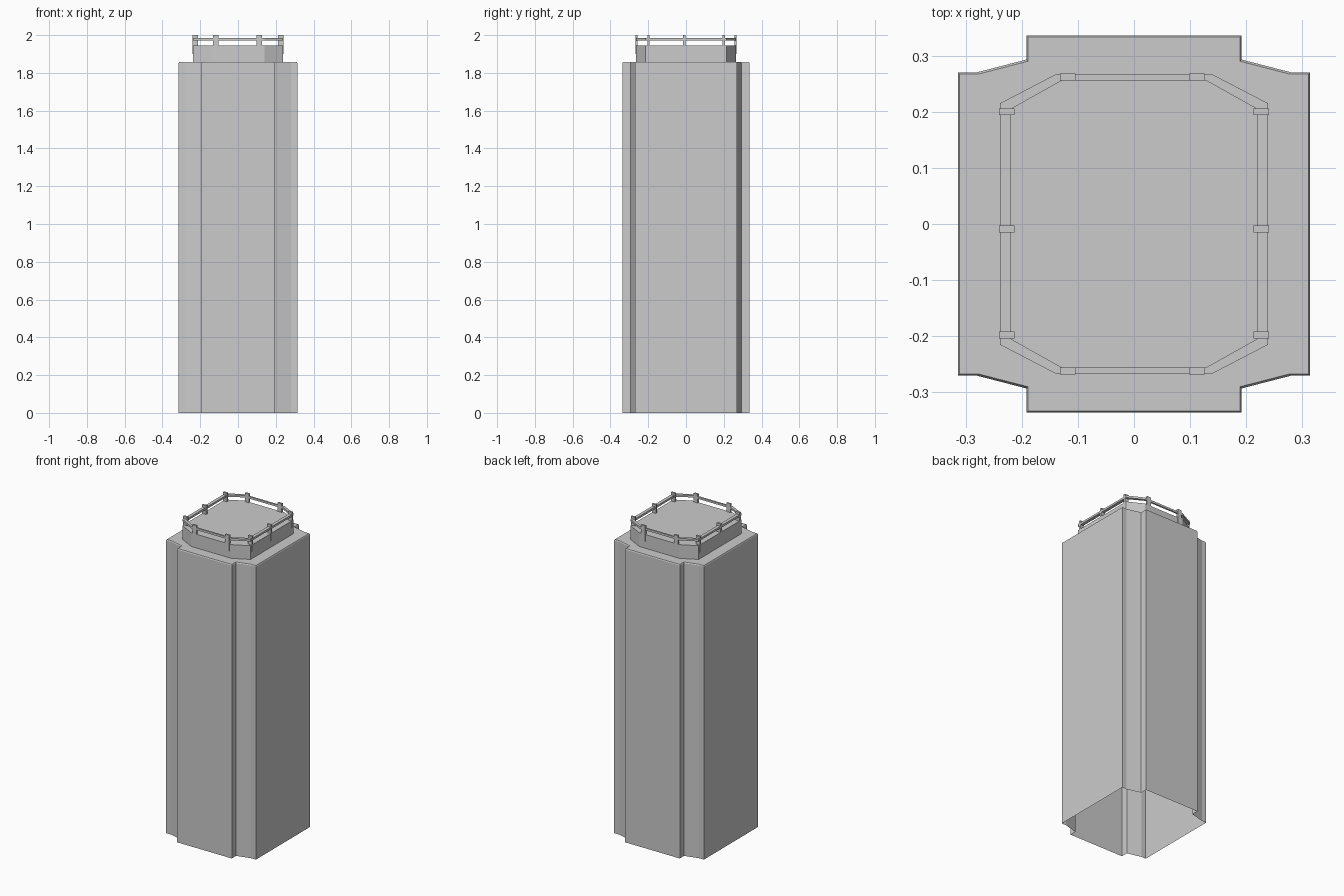
import bpy, bmesh

if "Cube" in bpy.data.objects:
    bpy.data.objects.remove(bpy.data.objects["Cube"])


def loft(name, rings, cap=True):
    """Join closed rings of 3D points; optionally cap the last ring."""
    bm = bmesh.new()
    vr = [[bm.verts.new(p) for p in r] for r in rings]
    n = len(vr[0])
    for a, b in zip(vr, vr[1:]):
        for i in range(n):
            j = (i + 1) % n
            bm.faces.new((a[i], a[j], b[j], b[i]))
    if cap:
        bm.faces.new(vr[-1])
    bmesh.ops.remove_doubles(bm, verts=bm.verts, dist=1e-6)
    me = bpy.data.meshes.new(name)
    bm.to_mesh(me)
    bm.free()
    ob = bpy.data.objects.new(name, me)
    bpy.context.collection.objects.link(ob)
    return ob


def mirror4(quarter):
    """Mirror a quarter outline (+x to +y) into a full counter-clockwise loop."""
    q = list(quarter)
    half = q + [(-x, y) for x, y in reversed(q)]
    return half + [(-x, -y) for x, y in half]


def ring(outline, z, inset=0):
    def move(v):
        return v - inset if v > 0 else v + inset
    return [(move(x), move(y), z) for x, y in outline]


# tower shaft: notched corners, open underneath, tiny bevel at the top edge
shaft = mirror4([(0.314, 0.270), (0.281, 0.270), (0.192, 0.293), (0.192, 0.336)])
loft("tower_shaft", [ring(shaft, 0), ring(shaft, 1.852), ring(shaft, 1.858, 0.003)])

# raised roof deck with chamfered corners
outer = mirror4([(0.239, 0.215), (0.141, 0.266)])
inner = mirror4([(0.219, 0.205), (0.128, 0.256)])
loft("roof_deck", [ring(outer, 1.858), ring(outer, 1.945)])

# handrail ring
lo, hi = 1.972, 1.985
loft("handrail", [ring(outer, lo), ring(outer, hi), ring(inner, hi),
                  ring(inner, lo), ring(outer, lo)], cap=False)

# railing posts, overlapping the outside of the deck
spots = [(sx * 0.227, y) for sx in (-1, 1) for y in (-0.198, -0.009, 0.2)]
spots += [(x, sy * 0.262) for sy in (-1, 1) for x in (-0.118, 0.112)]
for x, y in spots:
    w, d = 0.014, 0.006
    box = [(x + w, y + d), (x - w, y + d), (x - w, y - d), (x + w, y - d)]
    base = [(px, py, 1.90) for px, py in box]
    top = [(px, py, 2.0) for px, py in box]
    post = loft("railing_post", [base, top])
    bm = bmesh.new()
    bm.from_mesh(post.data)
    bmesh.ops.holes_fill(bm, edges=bm.edges)
    bmesh.ops.recalc_face_normals(bm, faces=bm.faces)
    bm.to_mesh(post.data)
    bm.free()
